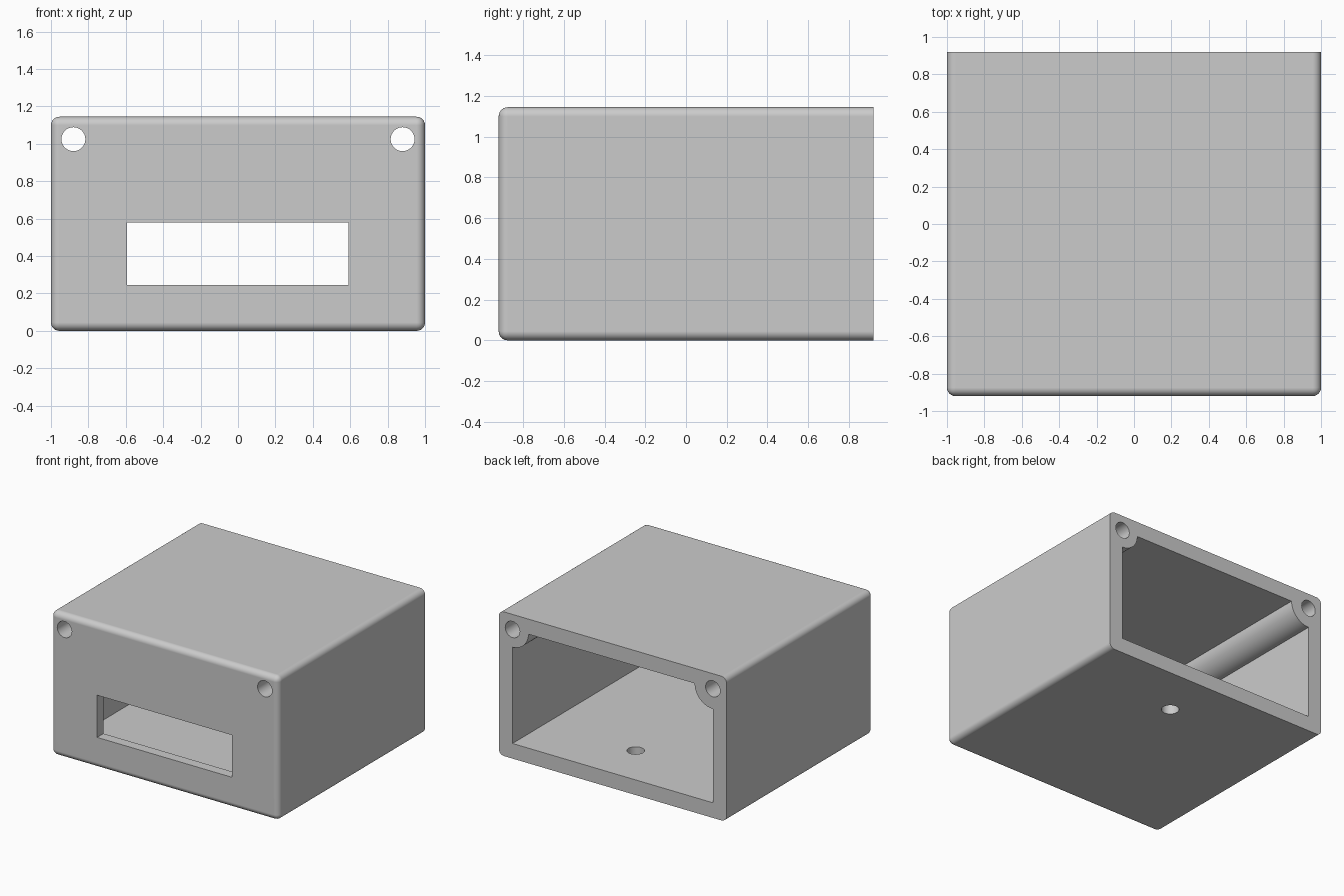
import bpy
import bmesh
from math import cos, sin, pi, radians
from mathutils import Matrix, Vector

cube = bpy.data.objects.get("Cube")
if cube:
    bpy.data.objects.remove(cube, do_unlink=True)

# Main dimensions
HALF_X, HALF_Y, HEIGHT = 1.0, 0.92, 1.145
WALL, FRONT_WALL, FILLET = 0.12, 0.08, 0.045
SCREW_X, SCREW_Z, HOLE_R = 0.88, 1.025, 0.064
LEFT_BOSS_R, RIGHT_BOSS_R = 0.14, 0.16

grey = bpy.data.materials.new("grey plastic")
grey.use_nodes = True
colour = (0.6, 0.6, 0.6, 1.0)
grey.diffuse_color = colour
grey.node_tree.nodes["Principled BSDF"].inputs["Base Color"].default_value = colour


def finish(bm, name):
    bmesh.ops.recalc_face_normals(bm, faces=bm.faces[:])
    mesh = bpy.data.meshes.new(name)
    bm.to_mesh(mesh)
    bm.free()
    mesh.materials.append(grey)
    obj = bpy.data.objects.new(name, mesh)
    bpy.context.collection.objects.link(obj)
    return obj


def box(bm, x0, x1, y0, y1, z0, z1):
    centre = Vector((x0 + x1, y0 + y1, z0 + z1)) / 2
    size = Matrix.Diagonal((x1 - x0, y1 - y0, z1 - z0, 1))
    bmesh.ops.create_cube(bm, size=1, matrix=Matrix.Translation(centre) @ size)


def prism(name, profile, y0, y1):
    """Extrude an x-z outline along y."""
    bm = bmesh.new()
    face = bm.faces.new([bm.verts.new((x, y0, z)) for x, z in profile])
    new = bmesh.ops.extrude_face_region(bm, geom=[face])["geom"]
    verts = [v for v in new if isinstance(v, bmesh.types.BMVert)]
    bmesh.ops.translate(bm, verts=verts, vec=(0, y1 - y0, 0))
    return finish(bm, name)


def arc(x, z, radius, start, end, steps):
    angles = [radians(start + (end - start) * i / steps) for i in range(steps + 1)]
    return [(x + radius * cos(a), z + radius * sin(a)) for a in angles]


def cut(target, cutter):
    cutter.hide_render = True
    mod = target.modifiers.new(cutter.name, "BOOLEAN")
    mod.operation, mod.solver, mod.object = "DIFFERENCE", "EXACT", cutter
    bpy.context.view_layer.objects.active = target
    bpy.ops.object.modifier_apply(modifier=mod.name)
    bpy.data.objects.remove(cutter, do_unlink=True)


# Outer shell, rounded everywhere except around the open back
bm = bmesh.new()
box(bm, -HALF_X, HALF_X, -HALF_Y, HALF_Y, 0, HEIGHT)
rounded = [e for e in bm.edges if any(v.co.y < 0 for v in e.verts)]
bmesh.ops.bevel(bm, geom=rounded, offset=FILLET, offset_type="OFFSET",
                segments=6, profile=0.5, affect="EDGES")
housing = finish(bm, "housing")

# Cavity, leaving a round screw boss in each upper corner
outline = [(-SCREW_X, WALL), (SCREW_X, WALL)]
outline += arc(SCREW_X, SCREW_Z, LEFT_BOSS_R, 270, 180, 12)
outline += arc(-SCREW_X, SCREW_Z, RIGHT_BOSS_R, 360, 270, 12)
cut(housing, prism("cavity", outline, FRONT_WALL - HALF_Y, HALF_Y + 0.2))

# Display window in the front wall
bm = bmesh.new()
box(bm, -0.593, 0.59, -HALF_Y - 0.1, -HALF_Y + 0.2, 0.245, 0.58)
cut(housing, finish(bm, "window"))

# Screw channels running the full depth
for side, x in (("left", SCREW_X), ("right", -SCREW_X)):
    circle = arc(x, SCREW_Z, HOLE_R, 0, 360, 32)[:-1]
    cut(housing, prism(side + "_screw_hole", circle, -HALF_Y - 0.1, HALF_Y + 0.1))

# Round hole in the floor
bm = bmesh.new()
bmesh.ops.create_cone(bm, cap_ends=True, segments=32, radius1=HOLE_R, radius2=HOLE_R,
                      depth=0.4, matrix=Matrix.Translation((0.085, 0.51, 0.05)))
cut(housing, finish(bm, "floor_hole"))

# Smooth curves, crisp edges, flat walls
bpy.ops.object.select_all(action="DESELECT")
housing.select_set(True)
bpy.context.view_layer.objects.active = housing
bpy.ops.object.shade_smooth_by_angle(angle=radians(30))
normals = housing.modifiers.new("flat_walls", "WEIGHTED_NORMAL")
normals.keep_sharp = True
